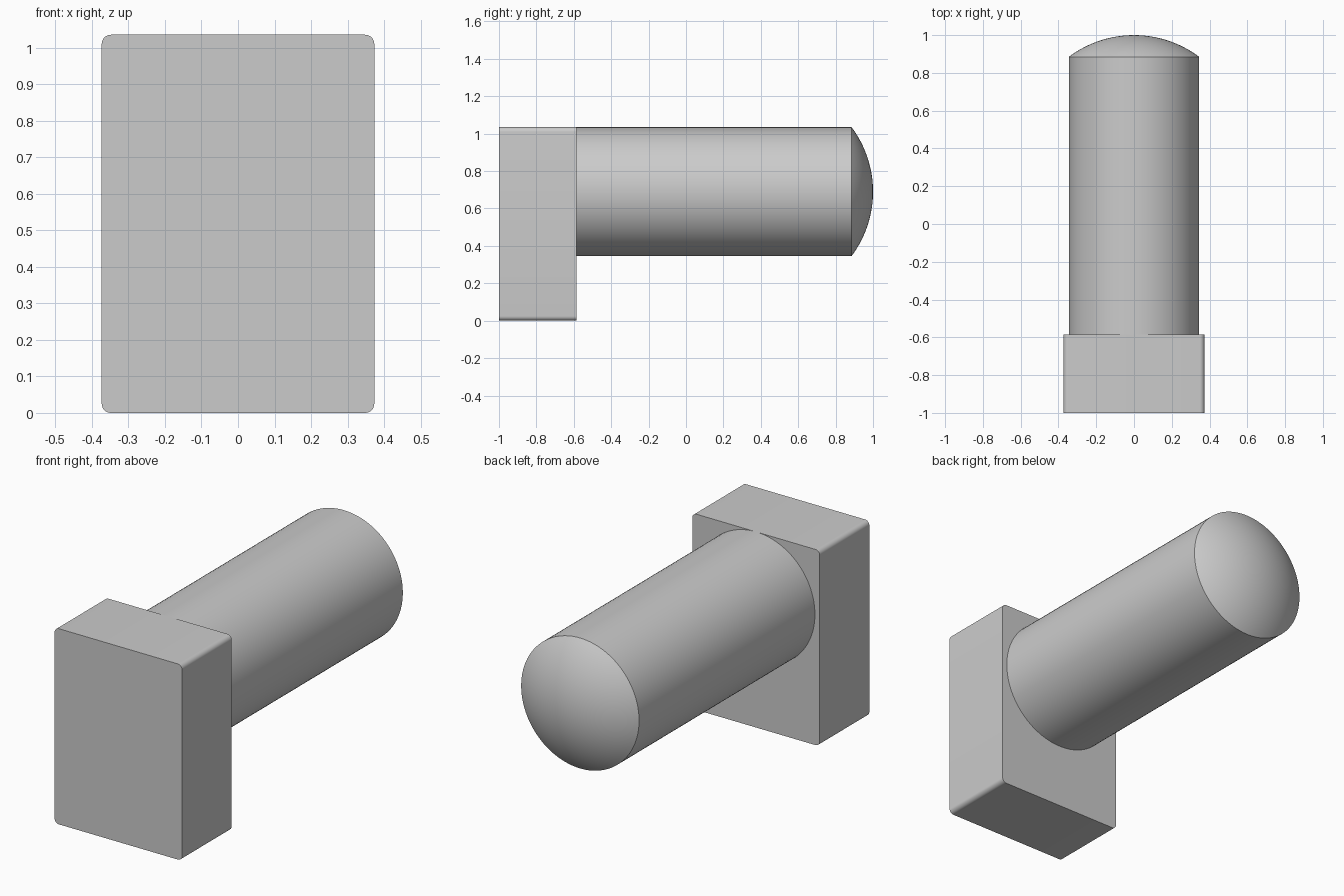
import bpy, bmesh, math
from mathutils import Matrix, Vector

cube = bpy.data.objects.get("Cube")
if cube:
    bpy.data.objects.remove(cube, do_unlink=True)

FRONT, JOINT, RIM, TIP = -1.0, -0.585, 0.885, 1.0   # stations along y
WIDTH, HEIGHT, CORNER = 0.746, 1.035, 0.025
RADIUS = 0.345
AXIS_Z = HEIGHT - RADIUS

grey = bpy.data.materials.new("plain grey")
grey.use_nodes = True
grey.diffuse_color = (0.6, 0.6, 0.6, 1)
grey.node_tree.nodes["Principled BSDF"].inputs["Base Color"].default_value = grey.diffuse_color


def finish(bm, name):
    bmesh.ops.recalc_face_normals(bm, faces=bm.faces)
    mesh = bpy.data.meshes.new(name)
    bm.to_mesh(mesh)
    bm.free()
    mesh.materials.append(grey)
    obj = bpy.data.objects.new(name, mesh)
    bpy.context.collection.objects.link(obj)
    bpy.ops.object.select_all(action='DESELECT')
    obj.select_set(True)
    bpy.context.view_layer.objects.active = obj
    bpy.ops.object.shade_smooth_by_angle(angle=math.radians(20))
    return obj


# Rectangular head, rounded only along the edges that run front to back
bm = bmesh.new()
bmesh.ops.create_cube(bm, size=1)
bmesh.ops.scale(bm, verts=bm.verts, vec=(WIDTH, JOINT - FRONT, HEIGHT))
bmesh.ops.translate(bm, verts=bm.verts, vec=(0, (FRONT + JOINT) / 2, HEIGHT / 2))
long_edges = [e for e in bm.edges
              if abs((e.verts[0].co - e.verts[1].co).normalized().y) > 0.9]
bmesh.ops.bevel(bm, geom=long_edges, offset=CORNER, segments=8,
                profile=0.5, affect='EDGES')
finish(bm, "head_block")

# Round shaft with a shallow spherical end, turned from one profile
sag = TIP - RIM
dome = (RADIUS ** 2 + sag ** 2) / (2 * sag)
sweep = math.asin(RADIUS / dome)
steps = 16
profile = [(0, JOINT), (RADIUS, JOINT)]
for i in range(steps + 1):
    a = sweep * (1 - i / steps)
    profile.append((dome * math.sin(a), TIP - dome + dome * math.cos(a)))

bm = bmesh.new()
verts = [bm.verts.new((r, y, AXIS_Z)) for r, y in profile]
edges = [bm.edges.new(pair) for pair in zip(verts, verts[1:])]
bmesh.ops.spin(bm, geom=verts + edges, cent=(0, 0, AXIS_Z), axis=(0, 1, 0),
               angle=math.tau, steps=96, use_merge=True)
bmesh.ops.remove_doubles(bm, verts=bm.verts, dist=0.0001)
finish(bm, "domed_shaft")
